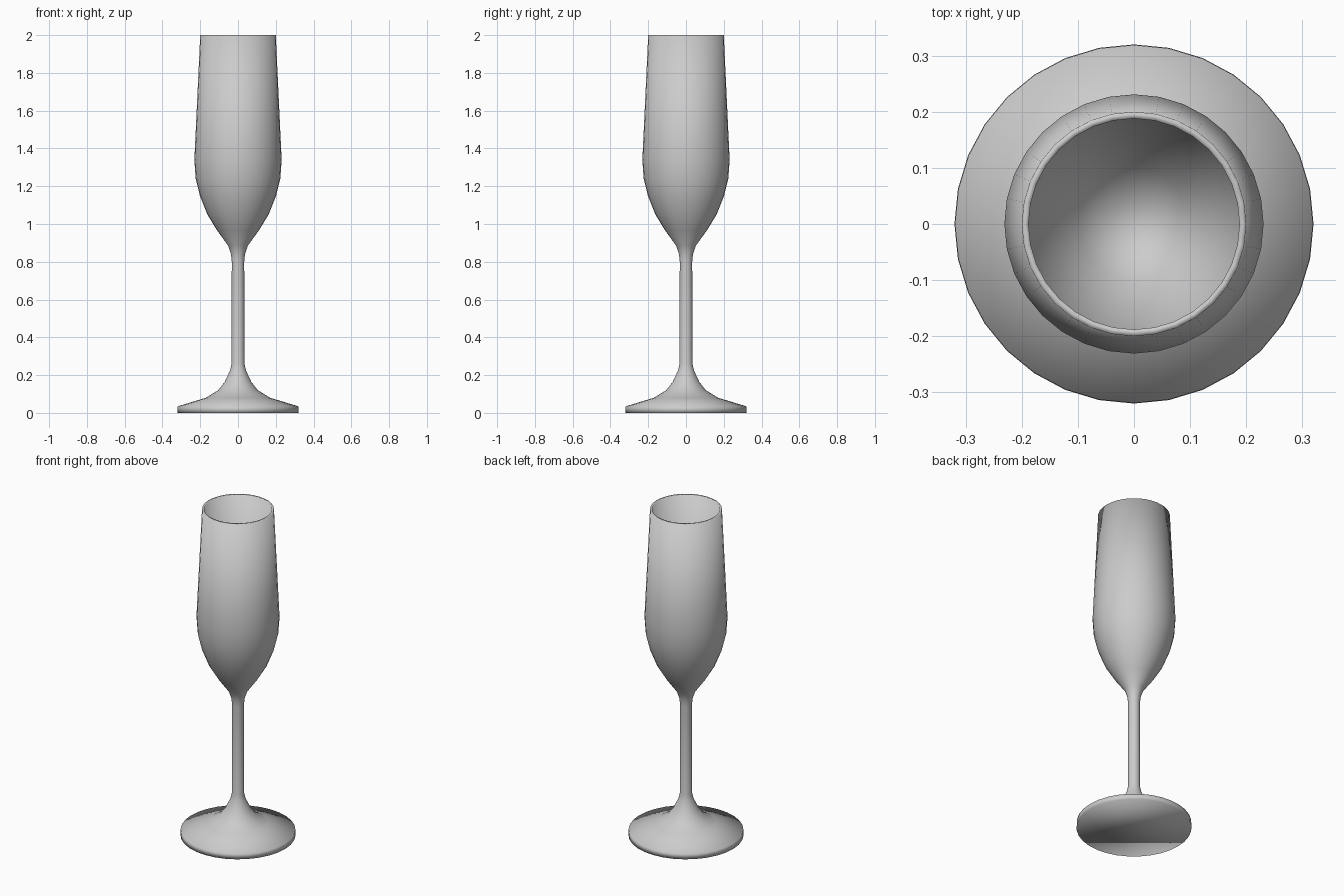
import bpy, bmesh
from math import cos, sin, tau

if "Cube" in bpy.data.objects:
    bpy.data.objects.remove(bpy.data.objects["Cube"])

SIDES = 32

# Half profile (radius, height): foot edge, flare, stem, outer bowl, rim, inner bowl
profile = [
    (0.32, 0.0), (0.319, 0.035), (0.17, 0.08), (0.105, 0.12), (0.07, 0.165),
    (0.042, 0.225), (0.034, 0.26), (0.033, 0.80), (0.037, 0.84), (0.052, 0.885),
    (0.11, 0.965), (0.162, 1.05), (0.202, 1.15), (0.224, 1.24), (0.231, 1.34),
    (0.2, 2.0), (0.188, 2.0),
    (0.219, 1.34), (0.212, 1.245), (0.19, 1.155), (0.151, 1.06), (0.10, 0.98),
    (0.04, 0.925),
]


def lathe(name, points):
    """Spin a half profile around z, with flat caps on both ends."""
    bm = bmesh.new()
    rings = [[bm.verts.new((r * cos(tau * i / SIDES), r * sin(tau * i / SIDES), z))
              for i in range(SIDES)] for r, z in points]
    for a, b in zip(rings, rings[1:]):
        for i in range(SIDES):
            j = (i + 1) % SIDES
            bm.faces.new((a[i], a[j], b[j], b[i]))
    bm.faces.new(rings[0][::-1])
    bm.faces.new(rings[-1])
    for face in bm.faces:
        face.smooth = True
    mesh = bpy.data.meshes.new(name)
    bm.to_mesh(mesh)
    bm.free()
    obj = bpy.data.objects.new(name, mesh)
    bpy.context.collection.objects.link(obj)
    return obj


# Foot, stem and hollow bowl as one continuous glass
lathe("flute_glass", profile)
